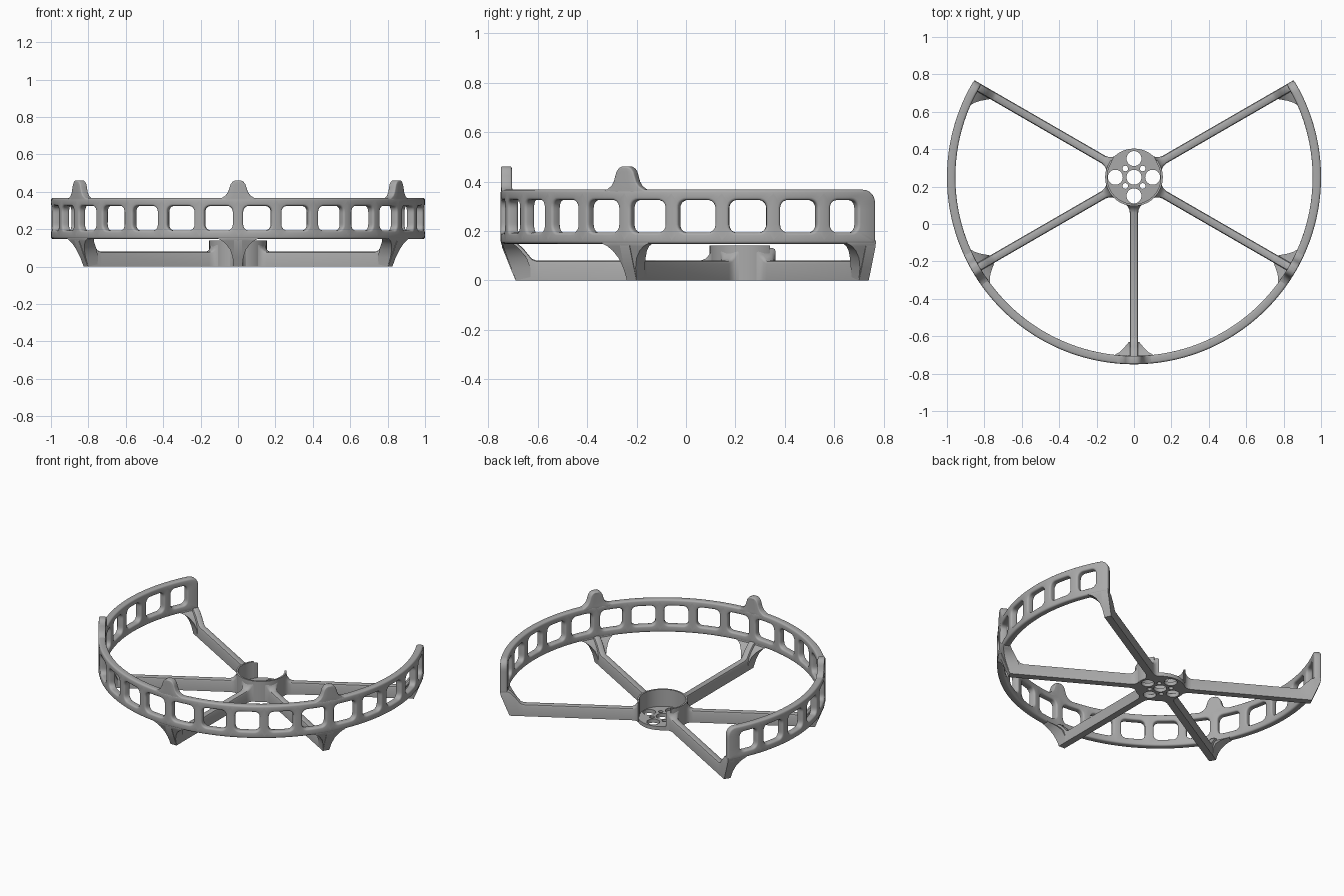
import bpy, bmesh
from math import sin, cos, pi, radians, hypot

if "Cube" in bpy.data.objects:
    bpy.data.objects.remove(bpy.data.objects["Cube"])

CY = 0.25                     # hub centre on y
R_IN, R_OUT = 0.955, 1.0      # rim radii
Z_LOW, Z_TOP = 0.148, 0.367   # rim heights
SPOKES = (30, 150, 210, 270, 330)

grey = bpy.data.materials.new("plain_grey")
grey.use_nodes = True
grey.diffuse_color = (0.4, 0.4, 0.4, 1)
grey.node_tree.nodes["Principled BSDF"].inputs["Base Color"].default_value = (0.4, 0.4, 0.4, 1)


def polar(r, a, z):
    return (r * cos(a), CY + r * sin(a), z)


def add_object(name, mesh):
    mesh.name = name
    mesh.materials.clear()
    mesh.materials.append(grey)
    obj = bpy.data.objects.new(name, mesh)
    bpy.context.collection.objects.link(obj)
    bpy.ops.object.select_all(action='DESELECT')
    obj.select_set(True)
    bpy.context.view_layer.objects.active = obj
    bpy.ops.object.shade_smooth_by_angle(angle=radians(40))
    return obj


def finish(name, bm):
    bmesh.ops.recalc_face_normals(bm, faces=bm.faces)
    mesh = bpy.data.meshes.new(name)
    bm.to_mesh(mesh)
    bm.free()
    return add_object(name, mesh)


def slab(name, quads, r0, r1, bevel=0.0):
    """Wrap a sheet of (angle, z) quads round the hub axis and thicken it."""
    bm = bmesh.new()
    verts, edges = {}, {}

    def pair(p):
        key = (round(p[0], 5), round(p[1], 5))
        if key not in verts:
            verts[key] = [bm.verts.new(polar(r, *key)) for r in (r0, r1)]
        return key

    for quad in quads:
        keys = list(dict.fromkeys(pair(p) for p in quad))
        if len(keys) < 3:
            continue
        bm.faces.new([verts[k][1] for k in keys])
        bm.faces.new([verts[k][0] for k in reversed(keys)])
        for a, b in zip(keys, keys[1:] + keys[:1]):
            edges.setdefault(frozenset((a, b)), []).append((a, b))
    for uses in edges.values():
        if len(uses) == 1:
            a, b = uses[0]
            bm.faces.new((verts[a][0], verts[b][0], verts[b][1], verts[a][1]))
    bmesh.ops.recalc_face_normals(bm, faces=bm.faces)
    if bevel:
        sharp = [e for e in bm.edges if e.calc_face_angle(0) > 0.9]
        bmesh.ops.bevel(bm, geom=sharp, offset=bevel, segments=3, profile=0.5,
                        affect='EDGES', clamp_overlap=False)
    return finish(name, bm)


def loft(name, sections):
    """Bridge equal point loops and cap both ends."""
    bm = bmesh.new()
    loops = [[bm.verts.new(p) for p in s] for s in sections]
    n = len(loops[0])
    for a, b in zip(loops, loops[1:]):
        for i in range(n):
            j = (i + 1) % n
            bm.faces.new((a[i], a[j], b[j], b[i]))
    bm.faces.new(loops[0])
    bm.faces.new(loops[-1])
    return finish(name, bm)


def rounded(u, v, hx, hy, r):
    """Point on a rectangle's edge, pulled onto its corner arc."""
    x, y = u * hx, v * hy
    qx = max(r - hx, min(hx - r, x))
    qy = max(r - hy, min(hy - r, y))
    d = hypot(x - qx, y - qy)
    return (qx + (x - qx) * r / d, qy + (y - qy) * r / d)


# Rim: twenty cells, each a frame round a rounded window
N = 12
steps = [-1 + 2 * i / N for i in range(N)]
square = ([(t, -1) for t in steps] + [(1, t) for t in steps]
          + [(-t, 1) for t in steps] + [(-1, -t) for t in steps])
quads = []
for k in range(20):
    left, right = 150 + 12 * k, 162 + 12 * k
    w0, w1 = left + 1.6, right - 1.6
    end = 0
    if k == 0:
        left, w0, end = left - 1.3, left + 3.4, -1
    elif k == 19:
        right, w1, end = right + 1.3, right - 3.4, 1
    cx, hx = radians(left + right) / 2, radians(right - left) / 2
    cz, hz = (Z_LOW + Z_TOP) / 2, (Z_TOP - Z_LOW) / 2
    wx, wh = radians(w0 + w1) / 2, radians(w1 - w0) / 2
    outer, inner = [], []
    for u, v in square:
        x, z = u * hx, v * hz
        if u * end > 0 and v > 0:
            x, z = rounded(u, v, hx, hz, 0.055)
        outer.append((cx + x, cz + z))
        x, z = rounded(u, v, wh, 0.066, 0.032)
        inner.append((wx + x, 0.259 + z))
    for i in range(len(square)):
        j = (i + 1) % len(square)
        quads.append((outer[i], outer[j], inner[j], inner[i]))
slab("rim", quads, R_IN, R_OUT, 0.011)

# Rounded lugs on top of the rim
LUG = [(0.11, 0.345), (0.11, 0.362), (0.085, 0.369), (0.065, 0.382), (0.053, 0.4),
       (0.045, 0.425), (0.04, 0.44), (0.029, 0.454), (0.015, 0.461)]
for name, deg in (("right", 210), ("front", 270), ("left", 330)):
    rows = [[(radians(deg) + w * t, z) for t in (-1, -0.33, 0.33, 1)] for w, z in LUG]
    quads = [(a[i], a[i + 1], b[i + 1], b[i])
             for a, b in zip(rows, rows[1:]) for i in range(3)]
    slab(name + "_lug", quads, R_IN + 0.0005, R_OUT - 0.0005, 0.007)

# Spokes: stations of radius, half width, bottom, top
STATIONS = [(0.146, 0.046, 0, 0.13), (0.155, 0.034, 0, 0.105), (0.17, 0.026, 0, 0.088),
            (0.19, 0.0225, 0, 0.08), (0.855, 0.0225, 0, 0.08), (0.875, 0.0225, 0, 0.088),
            (0.905, 0.0225, 0, 0.125), (0.94, 0.0225, 0, 0.158),
            (0.96, 0.0225, 0.048, 0.165), (0.995, 0.0225, 0.135, 0.165)]
# Feet: height, half width, inner and outer radius
FOOT = [(0, 0.024, 0.88, 0.938), (0.05, 0.03, 0.88, 0.958), (0.09, 0.043, 0.895, 0.974),
        (0.12, 0.064, 0.92, 0.986), (0.138, 0.085, 0.94, 0.994),
        (0.149, 0.108, 0.955, 0.998), (0.162, 0.115, 0.957, 0.998)]
for number, deg in enumerate(SPOKES, 1):
    a = radians(deg)
    sections = []
    for r, w, z0, z1 in STATIONS:
        b = 0.013
        half = [(w, z0), (w, z1 - b), (w - b * 0.3, z1 - b * 0.3), (w - b, z1)]
        profile = half + [(-x, z) for x, z in reversed(half)]
        sections.append([(r * cos(a) - x * sin(a), CY + r * sin(a) + x * cos(a), z)
                         for x, z in profile])
    loft("spoke_%d" % number, sections)

    # The two end feet flare only towards the rim
    low = -0.0225 if deg == 150 else -1
    high = 0.0225 if deg == 30 else 1
    sections = []
    for z, w, r0, r1 in FOOT:
        if deg == 30:
            spread = [-w, -w / 2, 0, high / 2, high]
        elif deg == 150:
            spread = [low, low / 2, 0, w / 2, w]
        else:
            spread = [-w, -w / 2, 0, w / 2, w]
        sections.append([polar(r1, a + s, z) for s in spread]
                        + [polar(r0, a + s, z) for s in reversed(spread)])
    loft("foot_%d" % number, sections)

# Hub floor: flat disc with nine round holes
curve = bpy.data.curves.new("hub_floor", 'CURVE')
curve.dimensions = '2D'
curve.fill_mode = 'BOTH'
curve.extrude = 0.0125


def circle(x, y, r, n=40):
    spline = curve.splines.new('POLY')
    spline.points.add(n - 1)
    spline.use_cyclic_u = True
    for i, p in enumerate(spline.points):
        t = 2 * pi * i / n
        p.co = (x + r * cos(t), y + r * sin(t), 0, 1)


circle(0, 0, 0.153, 72)
circle(0, 0, 0.04)
for q in range(4):
    t = q * pi / 2
    circle(0.1 * cos(t), 0.1 * sin(t), 0.04)
    circle(0.066 * cos(t + pi / 4), 0.066 * sin(t + pi / 4), 0.015, 20)
helper = bpy.data.objects.new("hub_floor_outline", curve)
bpy.context.collection.objects.link(helper)
bpy.context.view_layer.update()
graph = bpy.context.evaluated_depsgraph_get()
floor_mesh = bpy.data.meshes.new_from_object(helper.evaluated_get(graph))
bpy.data.objects.remove(helper)
floor = add_object("hub_floor", floor_mesh)
floor.location = (0, CY, 0.0125)

# Hub wall, open at the back
angles = [radians(144 + 252 * i / 60) for i in range(61)]
slab("hub_wall", [((a, 0.002), (b, 0.002), (b, 0.14), (a, 0.14))
                  for a, b in zip(angles, angles[1:])], 0.143, 0.154)
